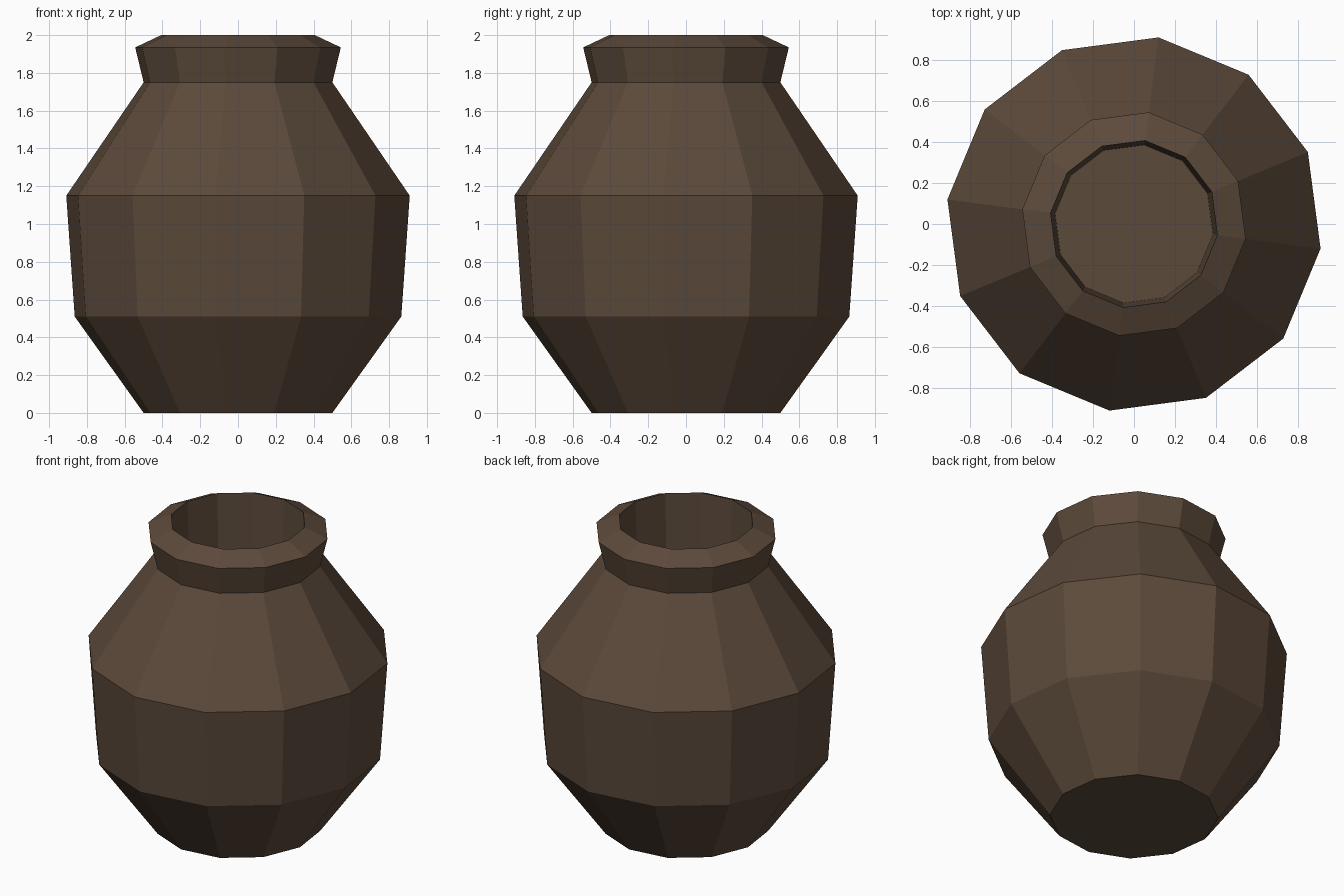
import bpy, bmesh, math

if "Cube" in bpy.data.objects:
    bpy.data.objects.remove(bpy.data.objects["Cube"])

SIDES = 12
TURN = math.radians(22.5)

clay = bpy.data.materials.new("dark brown clay")
clay.diffuse_color = (0.107, 0.068, 0.043, 1.0)
clay.use_nodes = True
clay.node_tree.nodes["Principled BSDF"].inputs["Base Color"].default_value = clay.diffuse_color

# Profile (radius, height): base, belly, shoulder, neck, lip, then down inside
profile = [(0.504, 0.0), (0.872, 0.51), (0.917, 1.15), (0.504, 1.75),
           (0.549, 1.935), (0.41, 2.0), (0.388, 1.4)]

bm = bmesh.new()
rings = []
for r, z in profile:
    rings.append([bm.verts.new((r * math.cos(TURN + 2 * math.pi * i / SIDES),
                                r * math.sin(TURN + 2 * math.pi * i / SIDES), z))
                  for i in range(SIDES)])

# Side walls between neighbouring rings
for a, b in zip(rings, rings[1:]):
    for i in range(SIDES):
        j = (i + 1) % SIDES
        bm.faces.new((a[i], a[j], b[j], b[i]))

# Underside and inner floor
bm.faces.new(rings[0][::-1])
bm.faces.new(rings[-1])
bm.normal_update()

mesh = bpy.data.meshes.new("jar")
bm.to_mesh(mesh)
bm.free()
mesh.materials.append(clay)
jar = bpy.data.objects.new("jar", mesh)
bpy.context.collection.objects.link(jar)
